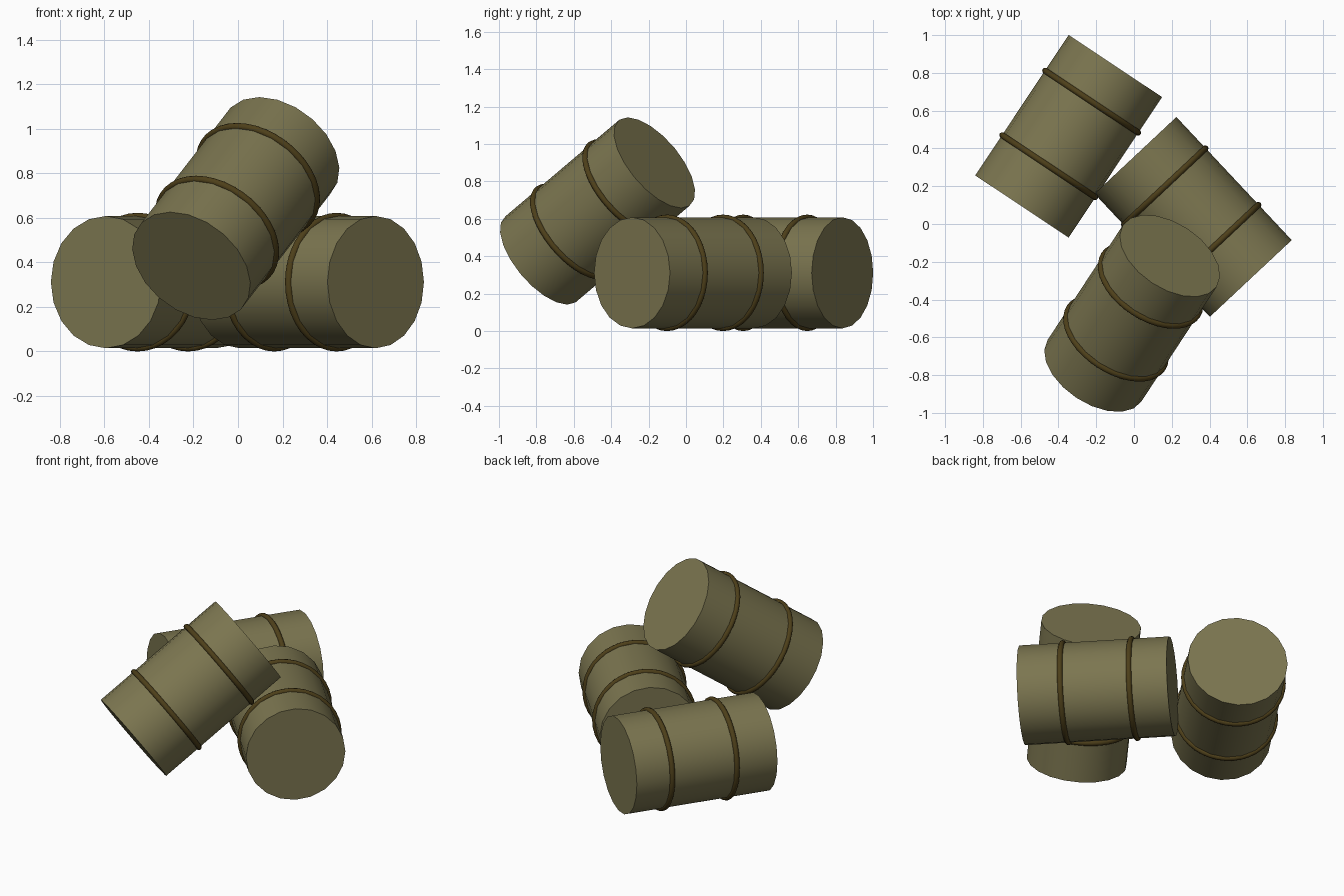
import bpy, math
from mathutils import Vector

if "Cube" in bpy.data.objects:
    bpy.data.objects.remove(bpy.data.objects["Cube"])

R, LENGTH, SIDES = 0.297, 0.893, 20
HOOP_R, HOOP_T = 0.295, 0.0165


def material(name, rgb):
    m = bpy.data.materials.new(name)
    m.diffuse_color = (*rgb, 1)
    m.use_nodes = True
    m.node_tree.nodes["Principled BSDF"].inputs["Base Color"].default_value = m.diffuse_color
    return m


body_mat = material("drum_olive", (0.20, 0.18, 0.08))
hoop_mat = material("hoop_brown", (0.075, 0.05, 0.01))


def finish(name, mat, angle):
    ob = bpy.context.object
    ob.name = name
    ob.data.materials.append(mat)
    bpy.ops.object.shade_smooth_by_angle(angle=math.radians(angle))


def barrel(name, low, high):
    low, high = Vector(low), Vector(high)
    mid, axis = (low + high) / 2, (high - low).normalized()
    rot = axis.to_track_quat('Z', 'Y').to_euler()
    # drum body with flat ends
    bpy.ops.mesh.primitive_cylinder_add(vertices=SIDES, radius=R, depth=LENGTH,
                                        location=mid, rotation=rot)
    finish(name + "_body", body_mat, 40)
    # two raised hoops, slightly nearer the top end
    for label, offset in (("lower", -0.19), ("upper", 0.22)):
        bpy.ops.mesh.primitive_torus_add(major_segments=40, minor_segments=10,
                                         major_radius=HOOP_R, minor_radius=HOOP_T,
                                         location=mid + axis * offset, rotation=rot)
        finish(f"{name}_{label}_hoop", hoop_mat, 60)


# two drums lying on the ground, one leaning across them
barrel("back_barrel", (-0.593, 0.093, 0.311), (-0.099, 0.836, 0.311))
barrel("right_barrel", (0.618, -0.288, 0.311), (0.008, 0.363, 0.311))
barrel("leaning_barrel", (-0.21, -0.778, 0.383), (0.19, -0.168, 0.90))
